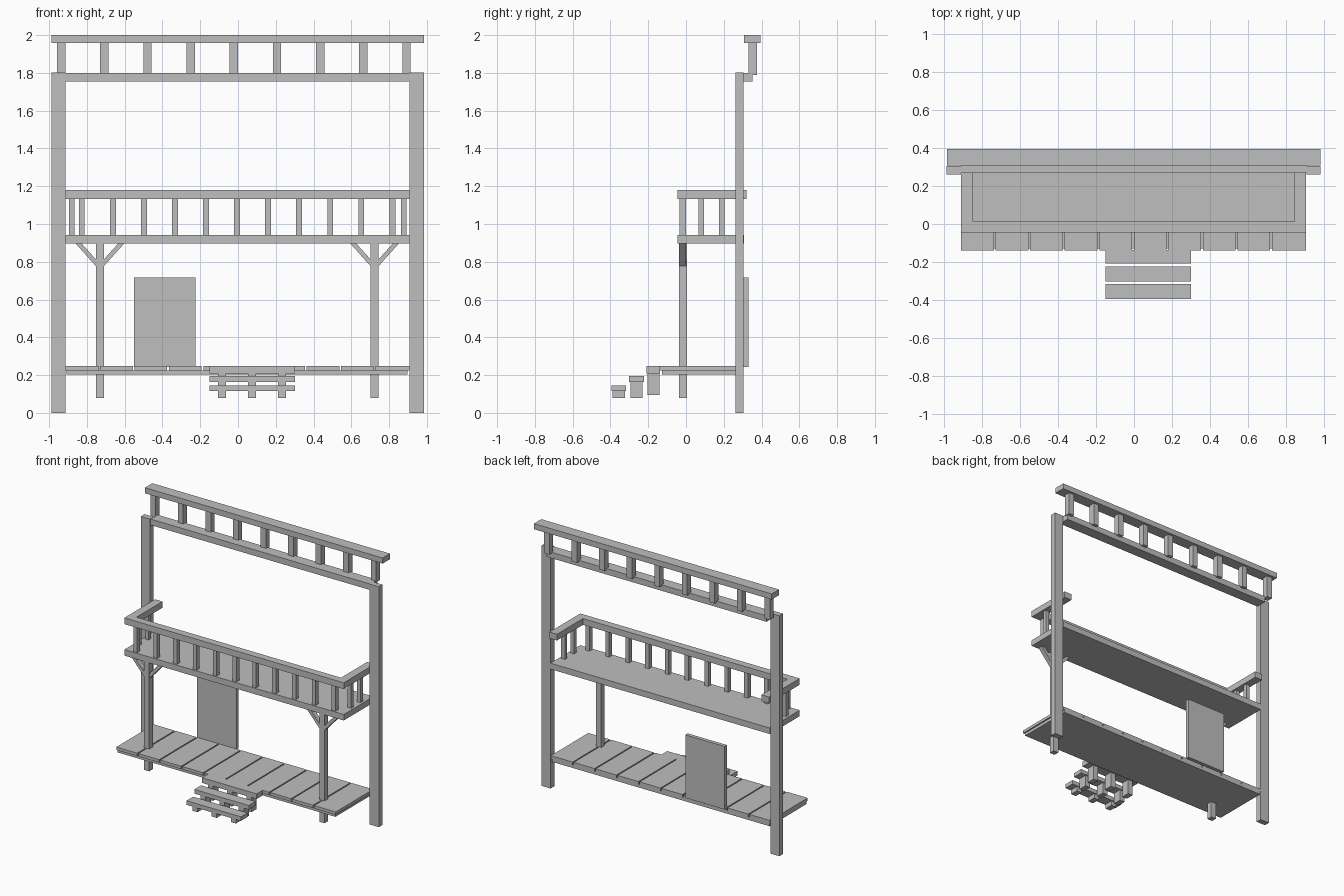
import bpy
import bmesh
from mathutils import Vector

cube = bpy.data.objects.get("Cube")
if cube:
    bpy.data.objects.remove(cube, do_unlink=True)

grey = bpy.data.materials.new("plain_grey")
grey.use_nodes = True
COLOUR = (0.52, 0.52, 0.52, 1)
grey.diffuse_color = COLOUR
grey.node_tree.nodes["Principled BSDF"].inputs["Base Color"].default_value = COLOUR


def finish(name, bm):
    bmesh.ops.recalc_face_normals(bm, faces=bm.faces)
    mesh = bpy.data.meshes.new(name)
    bm.to_mesh(mesh)
    bm.free()
    mesh.materials.append(grey)
    obj = bpy.data.objects.new(name, mesh)
    bpy.context.collection.objects.link(obj)
    return obj


def box(name, x, y, z):
    """Box from (low, high) ranges along each axis."""
    bm = bmesh.new()
    bmesh.ops.create_cube(bm, size=1)
    for v in bm.verts:
        v.co = Vector(r[0] if c < 0 else r[1] for c, r in zip(v.co, (x, y, z)))
    return finish(name, bm)


def around(centre, width):
    return (centre - width / 2, centre + width / 2)


def prism(name, outline, y):
    """Outline in x and z, extruded along y."""
    bm = bmesh.new()
    face = bm.faces.new([bm.verts.new((px, y[0], pz)) for px, pz in outline])
    new = bmesh.ops.extrude_face_region(bm, geom=[face])["geom"]
    verts = [g for g in new if isinstance(g, bmesh.types.BMVert)]
    bmesh.ops.translate(bm, verts=verts, vec=(0, y[1] - y[0], 0))
    return finish(name, bm)


# Tall corner posts and upper beam
for side, x in (("right", (-0.988, -0.913)), ("left", (0.909, 0.984))):
    box(f"corner_post_{side}", x, (0.262, 0.305), (0, 1.802))
box("upper_beam", (-0.913, 0.909), (0.268, 0.352), (1.755, 1.80))

# Crowning rail with its short posts
box("crown_rail", (-0.987, 0.984), (0.308, 0.395), (1.958, 2.0))
for i in range(9):
    box(f"crown_post_{i + 1}", around(-0.936 + i * 0.2285, 0.044),
        (0.33, 0.376), (1.79, 1.958))

# Balcony floor and U-shaped handrail
box("balcony_floor", (-0.912, 0.908), (-0.044, 0.308), (0.896, 0.941))
RAIL = (1.132, 1.179)
box("balcony_rail_front", (-0.912, 0.908), (-0.044, 0.012), RAIL)
for side, x in (("right", (-0.912, -0.85)), ("left", (0.846, 0.908))):
    box(f"balcony_rail_{side}", x, (0.012, 0.32), RAIL)

# Balcony balusters
BALUSTER = (0.941, 1.132)
for i in range(11):
    box(f"front_baluster_{i + 1}", around(-0.827 + i * 0.1644, 0.031),
        (-0.035, 0.0), BALUSTER)
for side, x in (("right", -0.88), ("left", 0.877)):
    for i, y in enumerate((0.08, 0.19)):
        box(f"{side}_baluster_{i + 1}", around(x, 0.03), around(y, 0.028), BALUSTER)

# Balcony posts with diagonal braces
for side, x in (("right", -0.731), ("left", 0.723)):
    box(f"porch_post_{side}", around(x, 0.043), (-0.038, 0.004), (0.08, 0.896))
    for s in (-1, 1):
        outline = [(x + s * dx, z) for dx, z in
                   ((0.015, 0.77), (0.128, 0.896), (0.096, 0.896), (0.015, 0.806))]
        prism(f"brace_{side}_{'inner' if s * x < 0 else 'outer'}", outline, (-0.036, 0.0))

# Porch deck of planks on a base slab
box("deck_base", (-0.908, 0.897), (-0.128, 0.305), (0.203, 0.225))
for i in range(10):
    x = -0.912 + i * 0.1822
    box(f"deck_plank_{i + 1}", (x, x + 0.173 + (0.007 if i == 9 else 0)),
        (-0.139, 0.305), (0.225, 0.247))

# Door panel
box("door", (-0.551, -0.226), (0.303, 0.331), (0.243, 0.716))

# Steps: front, back and height ranges of each tread, and leg bottom
steps = (
    ("top", (-0.209, -0.137), (0.208, 0.247), 0.095),
    ("middle", (-0.302, -0.223), (0.164, 0.195), 0.08),
    ("bottom", (-0.395, -0.317), (0.115, 0.146), 0.08),
)
for name, y, z, foot in steps:
    box(f"{name}_tread", (-0.151, 0.301), y, z)
    for i in range(3):
        box(f"{name}_step_leg_{i + 1}", around(-0.085 + i * 0.159, 0.042),
            around(sum(y) / 2, 0.064), (foot, z[0]))
